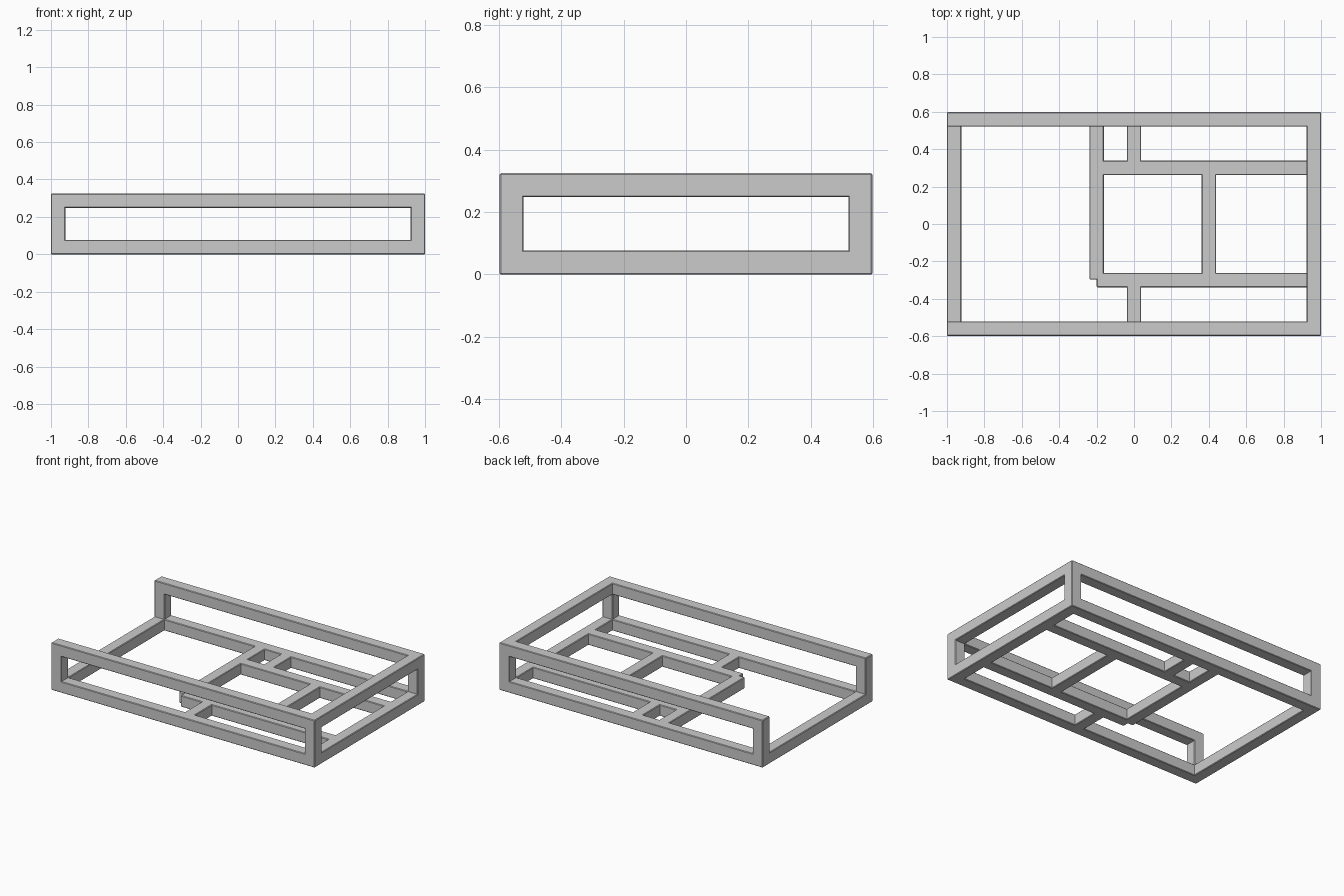
import bpy

cube = bpy.data.objects.get("Cube")
if cube:
    bpy.data.objects.remove(cube, do_unlink=True)

T = 0.077            # beam thickness
H = T / 2
LENGTH, WIDTH, HEIGHT = 2.0, 1.195, 0.325
X, Y = LENGTH / 2 - H, WIDTH / 2 - H     # outer beam centrelines
LOW, HIGH = H, HEIGHT - H

grey = bpy.data.materials.new("frame_grey")
grey.use_nodes = True
colour = (0.6, 0.6, 0.6, 1)
grey.diffuse_color = colour
grey.node_tree.nodes["Principled BSDF"].inputs["Base Color"].default_value = colour


def beam(name, start, end, extend=0.0):
    """Square beam along one axis between two centreline points."""
    size, centre = [], []
    for a, b in zip(start, end):
        size.append(abs(b - a) + 2 * extend if abs(b - a) > 1e-6 else T)
        centre.append((a + b) / 2)
    bpy.ops.mesh.primitive_cube_add(size=1, location=centre)
    obj = bpy.context.object
    obj.name = name
    obj.scale = size
    bpy.ops.object.transform_apply(location=False, rotation=False, scale=True)
    bevel = obj.modifiers.new("edge_chamfer", "BEVEL")
    bevel.width = 0.004
    bevel.segments = 1
    obj.data.materials.append(grey)
    return obj


# Long rails and posts, mirrored front to back
for side, s in (("front", -1), ("back", 1)):
    for level, z in (("lower", LOW), ("upper", HIGH)):
        beam(f"{side}_{level}_rail", (-X, s * Y, z), (X, s * Y, z), H)
    for end, x in (("right", -X), ("left", X)):
        beam(f"{side}_{end}_post", (x, s * Y, LOW), (x, s * Y, HIGH))

# End rails: the right end is open at the top
beam("right_lower_rail", (-X, -Y, LOW), (-X, Y, LOW))
beam("left_lower_rail", (X, -Y, LOW), (X, Y, LOW))
beam("left_upper_rail", (X, -Y, HIGH), (X, Y, HIGH))

# Floor joists inside the lower frame
INNER = 0.3
DIVIDER = -0.2
for side, s in (("front", -1), ("back", 1)):
    beam(f"{side}_joist", (DIVIDER, s * INNER, LOW), (X, s * INNER, LOW))
    beam(f"{side}_stub", (0, s * INNER, LOW), (0, s * Y, LOW))
beam("long_cross_joist", (DIVIDER, -0.297, LOW), (DIVIDER, Y, LOW))
beam("short_cross_joist", (0.4, -INNER, LOW), (0.4, INNER, LOW))
